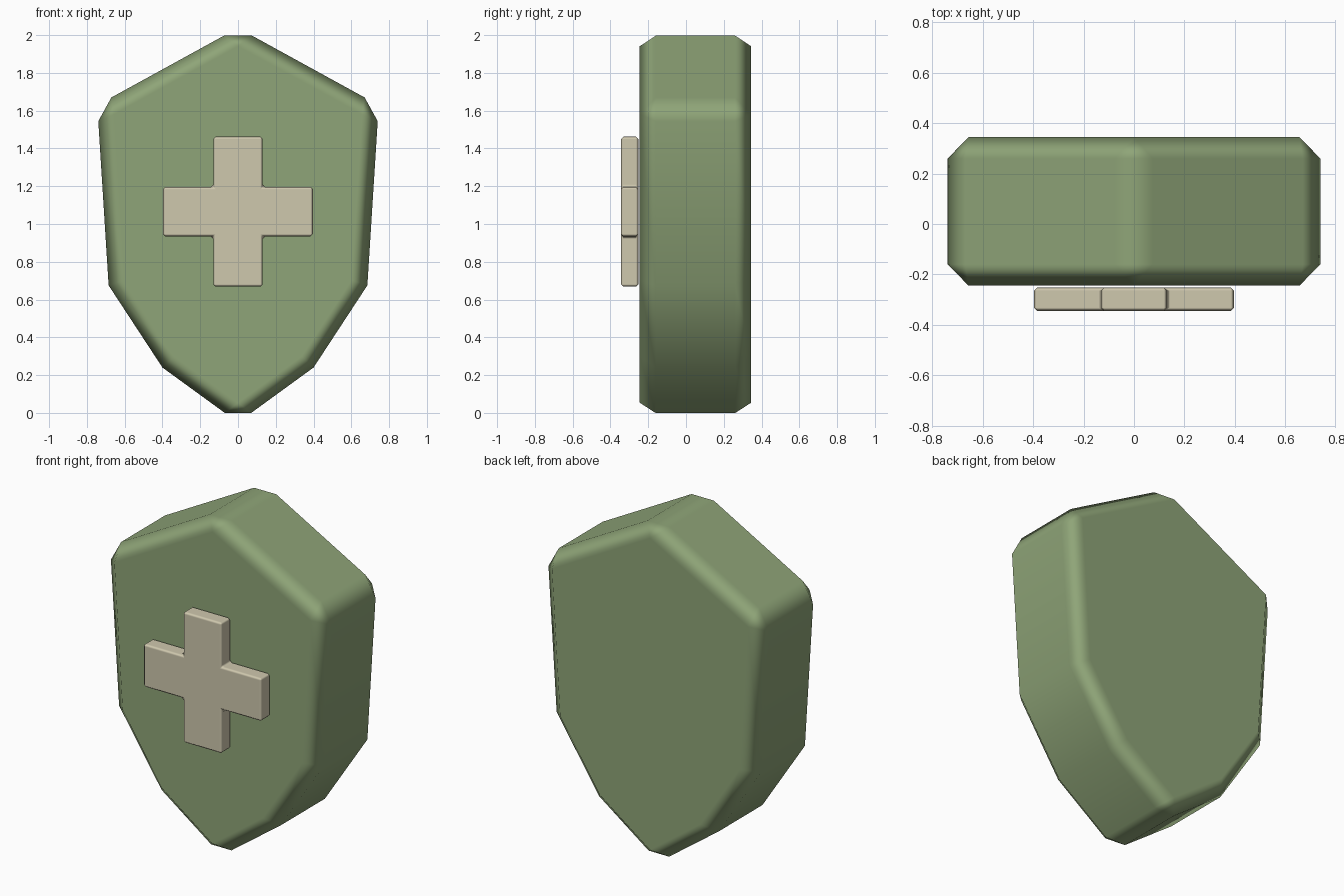
import bpy
import bmesh
import math

cube = bpy.data.objects.get("Cube")
if cube:
    bpy.data.objects.remove(cube, do_unlink=True)


def make_material(name, rgb):
    mat = bpy.data.materials.new(name)
    mat.use_nodes = True
    color = (*rgb, 1.0)
    mat.diffuse_color = color
    mat.node_tree.nodes["Principled BSDF"].inputs["Base Color"].default_value = color
    return mat


def make_plate(name, outline, y_front, y_back, bevel, mat):
    """Extrude an x-z outline along y and chamfer its sharp edges."""
    bm = bmesh.new()
    face = bm.faces.new([bm.verts.new((x, y_front, z)) for x, z in outline])
    side = bmesh.ops.extrude_face_region(bm, geom=[face])["geom"]
    moved = [g for g in side if isinstance(g, bmesh.types.BMVert)]
    bmesh.ops.translate(bm, verts=moved, vec=(0, y_back - y_front, 0))
    bmesh.ops.recalc_face_normals(bm, faces=bm.faces)
    for f in bm.faces:
        f.smooth = True
    mesh = bpy.data.meshes.new(name)
    bm.to_mesh(mesh)
    bm.free()
    mesh.materials.append(mat)
    obj = bpy.data.objects.new(name, mesh)
    bpy.context.collection.objects.link(obj)
    mod = obj.modifiers.new("Chamfer", "BEVEL")
    mod.width = bevel
    mod.segments = 1
    mod.limit_method = "ANGLE"
    mod.angle_limit = math.radians(35)
    mod.harden_normals = True
    return obj


green = make_material("sage green", (0.275, 0.376, 0.188))
cream = make_material("warm cream", (0.624, 0.578, 0.423))

# Shield body: right half of the outline, mirrored to the left
half = [(0.745, 1.629), (0.685, 0.675), (0.40, 0.24)]
outline = [(0, 2.038)] + half + [(0, -0.051)] + [(-x, z) for x, z in reversed(half)]
make_plate("shield_body", outline, -0.245, 0.345, 0.085, green)

# Raised cross: one arm turned four times
arm, width, height = 0.397, 0.131, 1.065
corner = [(width, width), (arm, width), (arm, -width)]
cross = []
for _ in range(4):
    cross += [(x, z + height) for x, z in corner]
    corner = [(z, -x) for x, z in corner]
make_plate("cross_emblem", cross, -0.345, -0.252, 0.013, cream)
